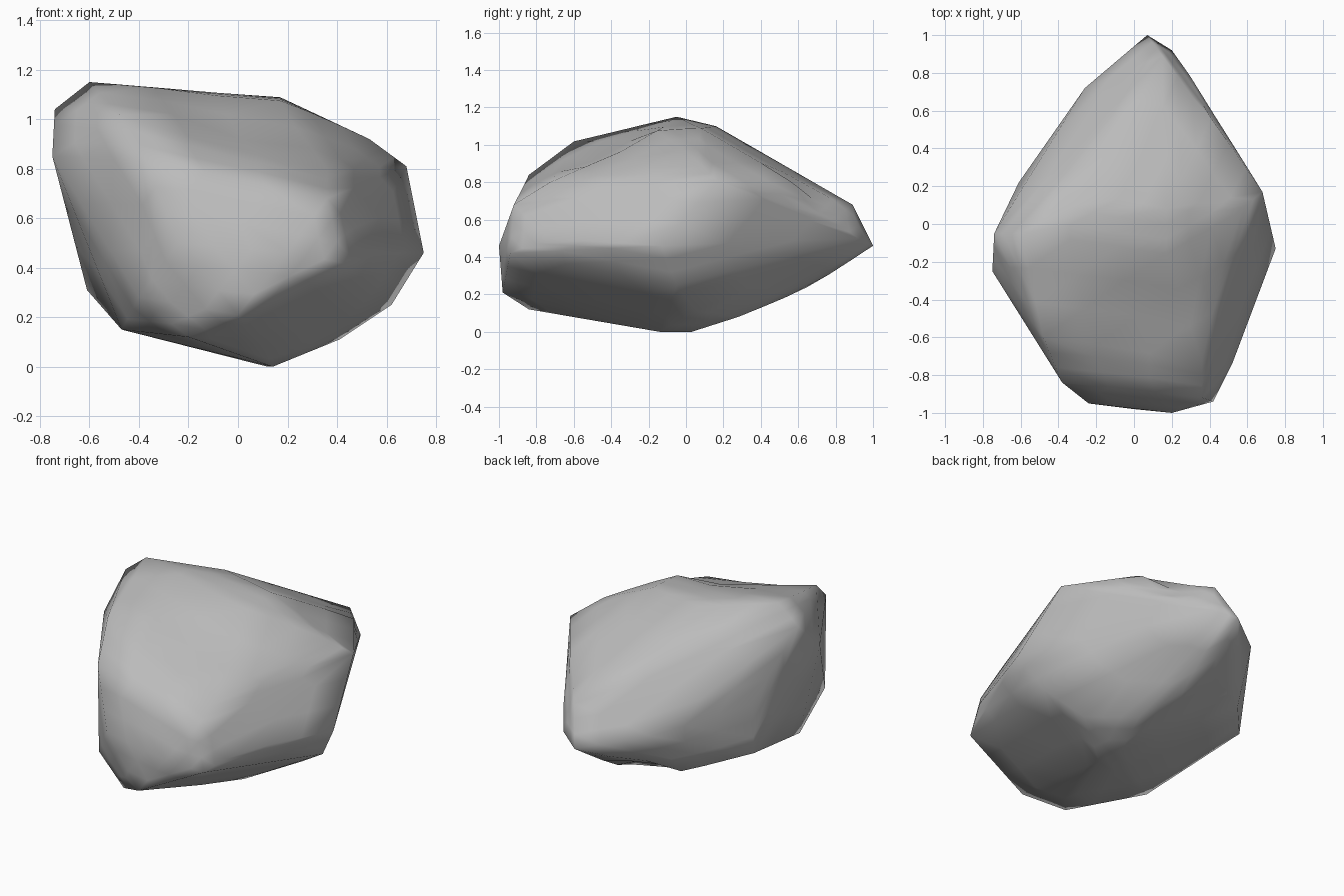
import bpy, bmesh, math
from mathutils import Vector

old = bpy.data.objects.get("Cube")
if old:
    bpy.data.objects.remove(old, do_unlink=True)

# Main corners of the boulder
CORNERS = [
    # crown
    (-.6, -.05, 1.15), (.17, -.16, 1.09), (-.2, .16, 1.1), (-.74, -.05, 1.04), (.17, .08, 1.09),
    # tail
    (0, .66, .8), (.15, .89, .68), (.07, 1, .46), (.2, .92, .5), (.3, .78, .6),
    # left flank
    (.41, .56, .81), (.53, .05, .92), (.68, .17, .81), (.75, -.13, .46), (.64, -.38, .47),
    (.62, -.05, .25), (.52, -.74, .5),
    # front
    (.36, -.92, .68), (.36, -.73, .8), (.42, -.94, .42), (.2, -1, .46), (0, -.98, .21),
    (-.24, -.95, .5), (-.38, -.84, .84), (-.48, -.6, 1.02), (-.4, -.8, .28), (-.2, -.84, .12),
    # right flank
    (-.75, -.25, .85), (-.61, .2, .31), (-.61, .22, .62), (-.26, .72, .52),
    # underside
    (.14, -.14, 0), (.12, .03, 0), (-.47, -.45, .15), (.1, -.5, .09), (.41, .05, .11),
    (.2, .28, .08), (-.33, .52, .24), (.02, .65, .23),
]

# Hollows: centre, direction of push, radius, depth
HOLLOWS = [
    ((0, -.42, 1), (0, .2, -1), .28, .06),
    ((.31, .67, .74), (-.3, .1, -1), .11, .06),
    ((-.14, .6, .24), (0, -.2, 1), .13, .05),
]

bm = bmesh.new()
for p in CORNERS:
    bm.verts.new(p)
hull = bmesh.ops.convex_hull(bm, input=bm.verts)
loose = {v for v in hull["geom_interior"] + hull["geom_unused"] if isinstance(v, bmesh.types.BMVert)}
bmesh.ops.delete(bm, geom=list(loose), context="VERTS")

# Refine the faces, then press in the hollows
bmesh.ops.subdivide_edges(bm, edges=bm.edges, cuts=2, use_grid_fill=True)
for v in bm.verts:
    start = v.co.copy()
    for centre, push, radius, depth in HOLLOWS:
        fall = math.exp(-((start - Vector(centre)).length / radius) ** 2)
        v.co += Vector(push).normalized() * depth * fall
bmesh.ops.recalc_face_normals(bm, faces=bm.faces)
for f in bm.faces:
    f.smooth = True

mesh = bpy.data.meshes.new("boulder")
bm.to_mesh(mesh)
bm.free()
boulder = bpy.data.objects.new("boulder", mesh)
bpy.context.collection.objects.link(boulder)

# Stone colour
stone = bpy.data.materials.new("grey stone")
stone.use_nodes = True
colour = (.5, .5, .5, 1)
stone.diffuse_color = colour
stone.node_tree.nodes["Principled BSDF"].inputs["Base Color"].default_value = colour
mesh.materials.append(stone)
